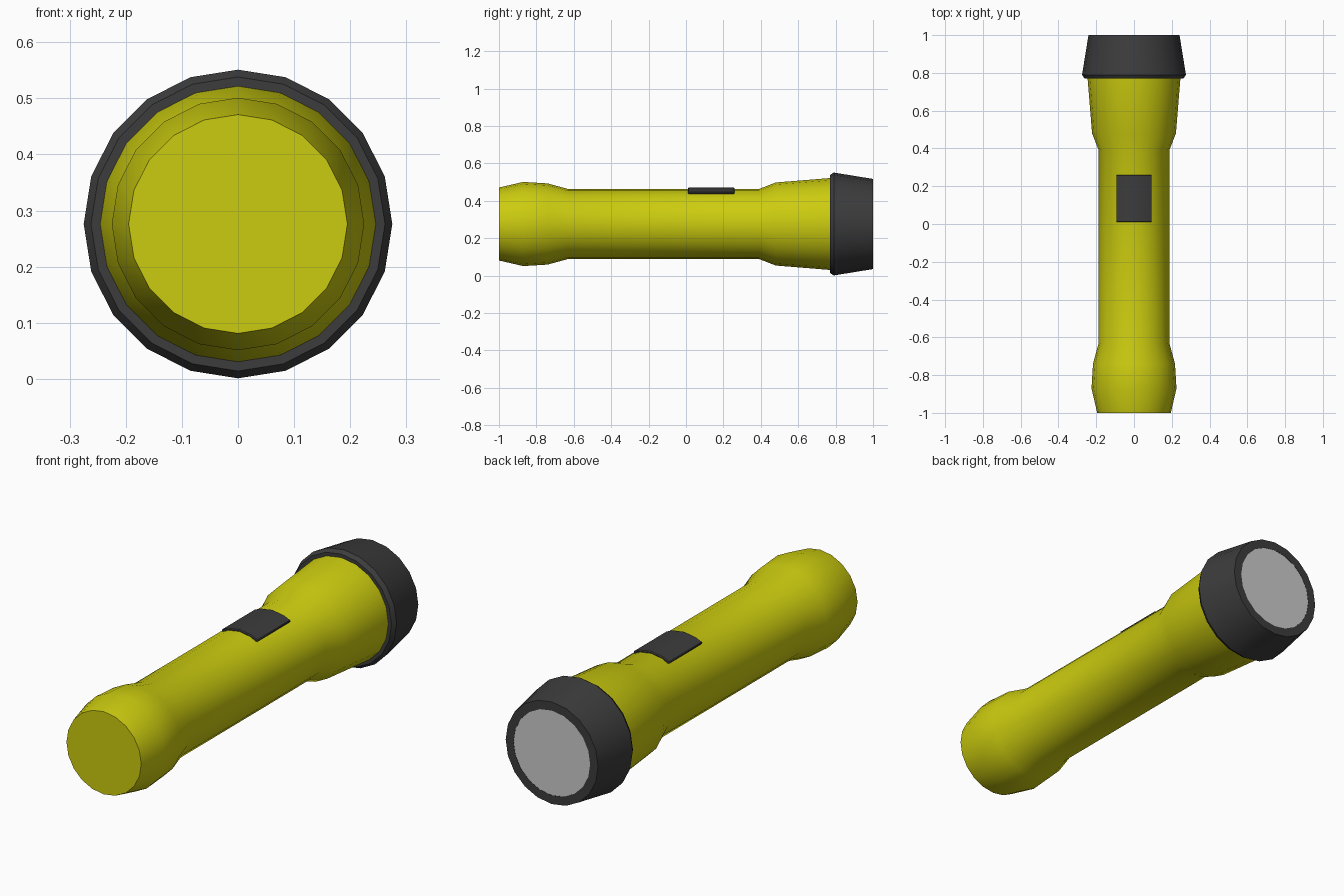
import bpy
import bmesh
from math import sin, cos, pi, radians, asin

SIDES = 20
AXIS_Z = 0.276

cube = bpy.data.objects.get("Cube")
if cube:
    bpy.data.objects.remove(cube, do_unlink=True)


def make_material(name, rgb):
    mat = bpy.data.materials.new(name)
    mat.use_nodes = True
    color = (*rgb, 1.0)
    mat.diffuse_color = color
    mat.node_tree.nodes["Principled BSDF"].inputs["Base Color"].default_value = color
    return mat


yellow = make_material("yellow plastic", (0.6, 0.6, 0.005))
black = make_material("black rubber", (0.045, 0.045, 0.045))
glass = make_material("pale glass", (0.6, 0.6, 0.6))


def finish(name, bm, mat, angle=35):
    bmesh.ops.recalc_face_normals(bm, faces=bm.faces)
    mesh = bpy.data.meshes.new(name)
    bm.to_mesh(mesh)
    bm.free()
    mesh.materials.append(mat)
    obj = bpy.data.objects.new(name, mesh)
    bpy.context.collection.objects.link(obj)
    bpy.ops.object.select_all(action="DESELECT")
    obj.select_set(True)
    bpy.context.view_layer.objects.active = obj
    bpy.ops.object.shade_smooth_by_angle(angle=radians(angle))
    return obj


def ring(bm, y, r):
    steps = [2 * pi * i / SIDES for i in range(SIDES)]
    return [bm.verts.new((r * sin(a), y, AXIS_Z + r * cos(a))) for a in steps]


def lathe(name, profile, mat, cap_start=False, cap_end=False, closed=False):
    """Spin (y, radius) points round the long axis."""
    bm = bmesh.new()
    rings = [ring(bm, y, r) for y, r in profile]
    pairs = list(zip(rings, rings[1:]))
    if closed:
        pairs.append((rings[-1], rings[0]))
    for a, b in pairs:
        for i in range(SIDES):
            j = (i + 1) % SIDES
            bm.faces.new((a[i], a[j], b[j], b[i]))
    if cap_start:
        bm.faces.new(rings[0])
    if cap_end:
        bm.faces.new(rings[-1])
    return finish(name, bm, mat)


# Handle with a rounded tail and a flared neck
lathe("body", [(-1, 0.195), (-0.87, 0.225), (-0.74, 0.217), (-0.63, 0.187),
               (0.39, 0.187), (0.48, 0.222), (0.775, 0.246)],
      yellow, cap_start=True)

# Tapered head ring, open in the middle for the lens
lathe("head_ring", [(0.77, 0.244), (0.77, 0.262), (0.79, 0.275),
                    (1, 0.241), (1, 0.2), (0.98, 0.2)], black, closed=True)

# Flat lens flush with the ring
lathe("lens", [(0.985, 0.2), (0.999, 0.2)], glass, cap_start=True, cap_end=True)

# Curved switch pad wrapped over the top of the handle
bm = bmesh.new()
half = asin(0.095 / 0.194)
facet = 2 * pi / SIDES
angles = [-half, -facet, 0, facet, half]
outline = [(a, 0.195) for a in angles] + [(a, 0.18) for a in reversed(angles)]
ends = [[bm.verts.new((r * sin(a), y, AXIS_Z + r * cos(a))) for a, r in outline]
        for y in (0.01, 0.26)]
count = len(outline)
for i in range(count):
    j = (i + 1) % count
    bm.faces.new((ends[0][i], ends[0][j], ends[1][j], ends[1][i]))
for end in ends:
    bm.faces.new(end)
switch = finish("switch_pad", bm, black)
bevel = switch.modifiers.new("soft edges", "BEVEL")
bevel.width = 0.004
bevel.segments = 1
bevel.limit_method = "ANGLE"
bevel.angle_limit = radians(40)
